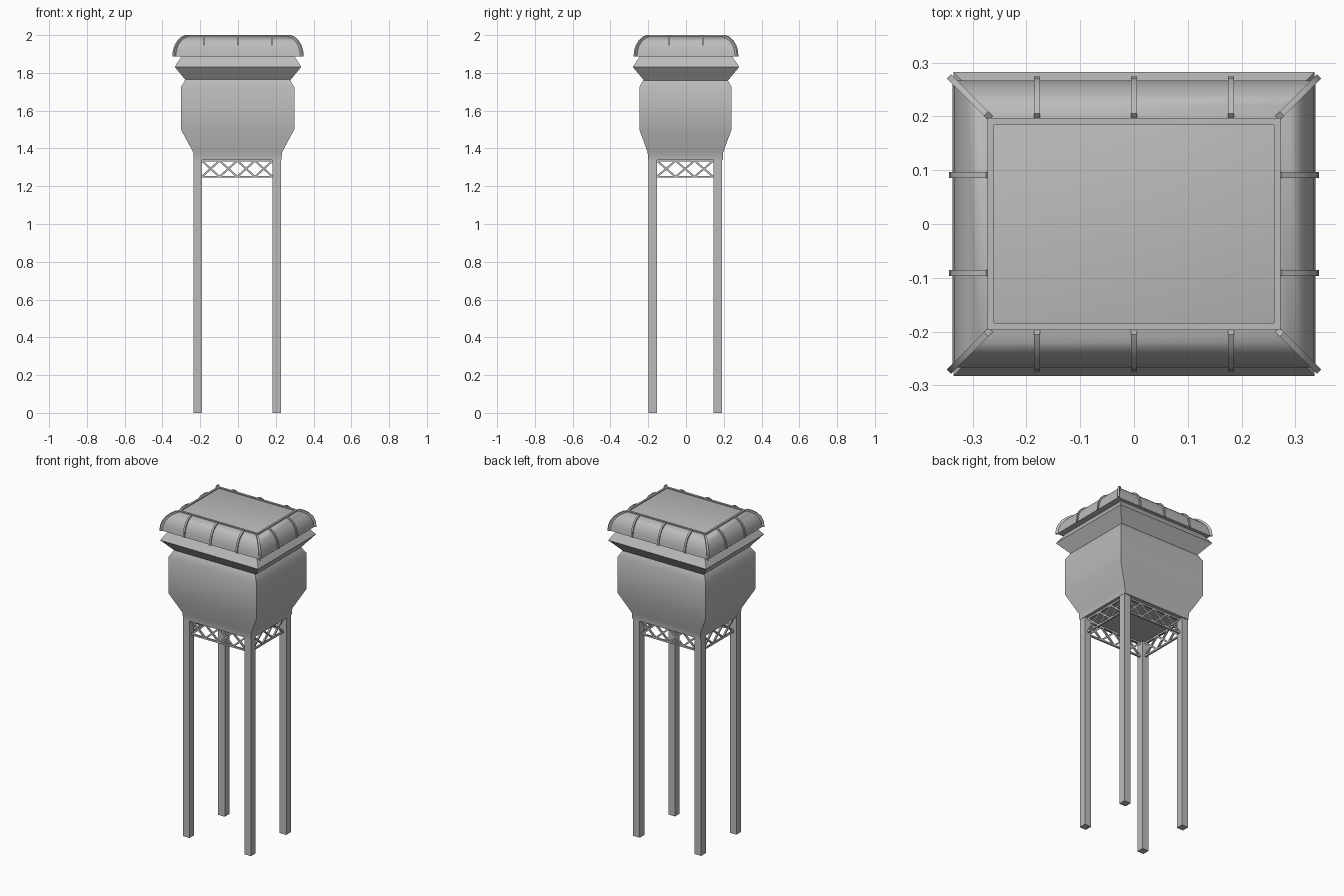
import bpy, bmesh, math
from mathutils import Vector

old = bpy.data.objects.get("Cube")
if old:
    bpy.data.objects.remove(old, do_unlink=True)

GREY = (0.5, 0.5, 0.5, 1)
steel = bpy.data.materials.new("grey_steel")
steel.use_nodes = True
steel.diffuse_color = GREY
steel.node_tree.nodes["Principled BSDF"].inputs["Base Color"].default_value = GREY


def finish(bm, name, smooth=None):
    bmesh.ops.recalc_face_normals(bm, faces=bm.faces)
    mesh = bpy.data.meshes.new(name)
    bm.to_mesh(mesh)
    bm.free()
    mesh.materials.append(steel)
    ob = bpy.data.objects.new(name, mesh)
    bpy.context.collection.objects.link(ob)
    if smooth:
        bpy.ops.object.select_all(action='DESELECT')
        ob.select_set(True)
        bpy.context.view_layer.objects.active = ob
        bpy.ops.object.shade_smooth_by_angle(angle=math.radians(smooth))
    return ob


def loft(name, rings, centre=(0, 0), smooth=None, loop=False):
    """Skin rectangular rings (half x, half y, z); loop joins last to first."""
    bm = bmesh.new()
    loops = [[bm.verts.new((centre[0] + sx * hx, centre[1] + sy * hy, z))
              for sx, sy in ((-1, -1), (1, -1), (1, 1), (-1, 1))]
             for hx, hy, z in rings]
    pairs = list(zip(loops, loops[1:]))
    if loop:
        pairs.append((loops[-1], loops[0]))
    else:
        bm.faces.new(loops[0])
        bm.faces.new(loops[-1])
    for a, b in pairs:
        for i in range(4):
            j = (i + 1) % 4
            bm.faces.new((a[i], a[j], b[j], b[i]))
    return finish(bm, name, smooth)


def beam(bm, a, b, size):
    """Square bar between two points."""
    a, b = Vector(a), Vector(b)
    d = b - a
    made = bmesh.ops.create_cube(bm, size=1)["verts"]
    bmesh.ops.scale(bm, verts=made, vec=(size, size, d.length))
    turn = d.to_track_quat('Z', 'Y').to_matrix()
    bmesh.ops.rotate(bm, verts=made, matrix=turn)
    bmesh.ops.translate(bm, verts=made, vec=(a + b) / 2)


# Legs
CX, CY = -0.004, -0.005
LX, LY, LEG = 0.21, 0.172, 0.0225
for sx, side in ((-1, "right"), (1, "left")):
    for sy, end in ((-1, "front"), (1, "back")):
        loft(f"{end}_{side}_leg", [(LEG, LEG, 0), (LEG, LEG, 1.36)],
             (CX + sx * LX, CY + sy * LY))


# Lattice trusses between the legs
def truss(name, start, end, bays):
    bm = bmesh.new()
    start, end = Vector(start), Vector(end)
    low, high = Vector((0, 0, 1.25)), Vector((0, 0, 1.335))
    for level in (low, high):
        beam(bm, start + level, end + level, 0.01)
    for i in range(bays):
        p, q = start.lerp(end, i / bays), start.lerp(end, (i + 1) / bays)
        beam(bm, p + low, q + high, 0.01)
        beam(bm, p + high, q + low, 0.01)
    finish(bm, name)


TX, TY = LX - LEG, LY - LEG
for s, end, side in ((-1, "front", "right"), (1, "back", "left")):
    truss(end + "_truss", (CX - TX, CY + s * LY, 0), (CX + TX, CY + s * LY, 0), 4)
    truss(side + "_truss", (CX + s * LX, CY - TY, 0), (CX + s * LX, CY + TY, 0), 3)

# Tank body with flared base and drawn-in top
loft("tank_body", [(0.232, 0.198, 1.34), (0.235, 0.2, 1.38), (0.3, 0.244, 1.5),
                   (0.3, 0.244, 1.725), (0.276, 0.222, 1.765)],
     (-0.002, -0.003), smooth=35)

# Flared collar
loft("collar", [(0.276, 0.222, 1.76), (0.335, 0.282, 1.832), (0.3, 0.245, 1.886)])

# Domed roof, its profile measured outward from the rim
RX, RY = 0.268, 0.198
PROFILE = [(0.069, 1.886), (0.066, 1.918), (0.057, 1.945), (0.042, 1.968),
           (0.022, 1.985), (0, 1.994)]
loft("roof", [(RX + d, RY + d, z) for d, z in PROFILE], smooth=40)

# Raised rim around the roof panel
loft("roof_rim", [(RX + 0.004, RY - 0.001, 1.985), (RX + 0.004, RY - 0.001, 2),
                  (RX - 0.008, RY - 0.014, 2), (RX - 0.008, RY - 0.014, 1.985)], loop=True)


# Curved roof ribs
def rib(name, foot, out, width=0.011):
    bm = bmesh.new()
    foot, out = Vector((*foot, 0)), Vector((*out, 0))
    side = Vector((-out.y, out.x, 0)).normalized() * width
    outer = [(d + 0.007, z + 0.007 * i / 5) for i, (d, z) in enumerate(PROFILE)]
    inner = [(d - 0.008, z - 0.006 * i / 5) for i, (d, z) in enumerate(PROFILE)]
    ring = outer + inner[::-1]
    face = bm.faces.new([bm.verts.new(foot + out * d + Vector((0, 0, z)) - side / 2)
                         for d, z in ring])
    new = bmesh.ops.extrude_face_region(bm, geom=[face])["geom"]
    bmesh.ops.translate(bm, vec=side,
                        verts=[v for v in new if isinstance(v, bmesh.types.BMVert)])
    finish(bm, name, 35)


for s, end, flank in ((-1, "front", "right"), (1, "back", "left")):
    for i in (-1, 0, 1):
        rib(f"{end}_rib_{i + 2}", (i * 0.18, s * RY), (0, s))
    for i in (-1, 1):
        rib(f"{flank}_rib_{(i + 3) // 2}", (s * RX, i * 0.091), (s, 0))
        rib(f"{flank}_corner_rib_{(i + 3) // 2}", (s * RX, i * RY), (s, i))
